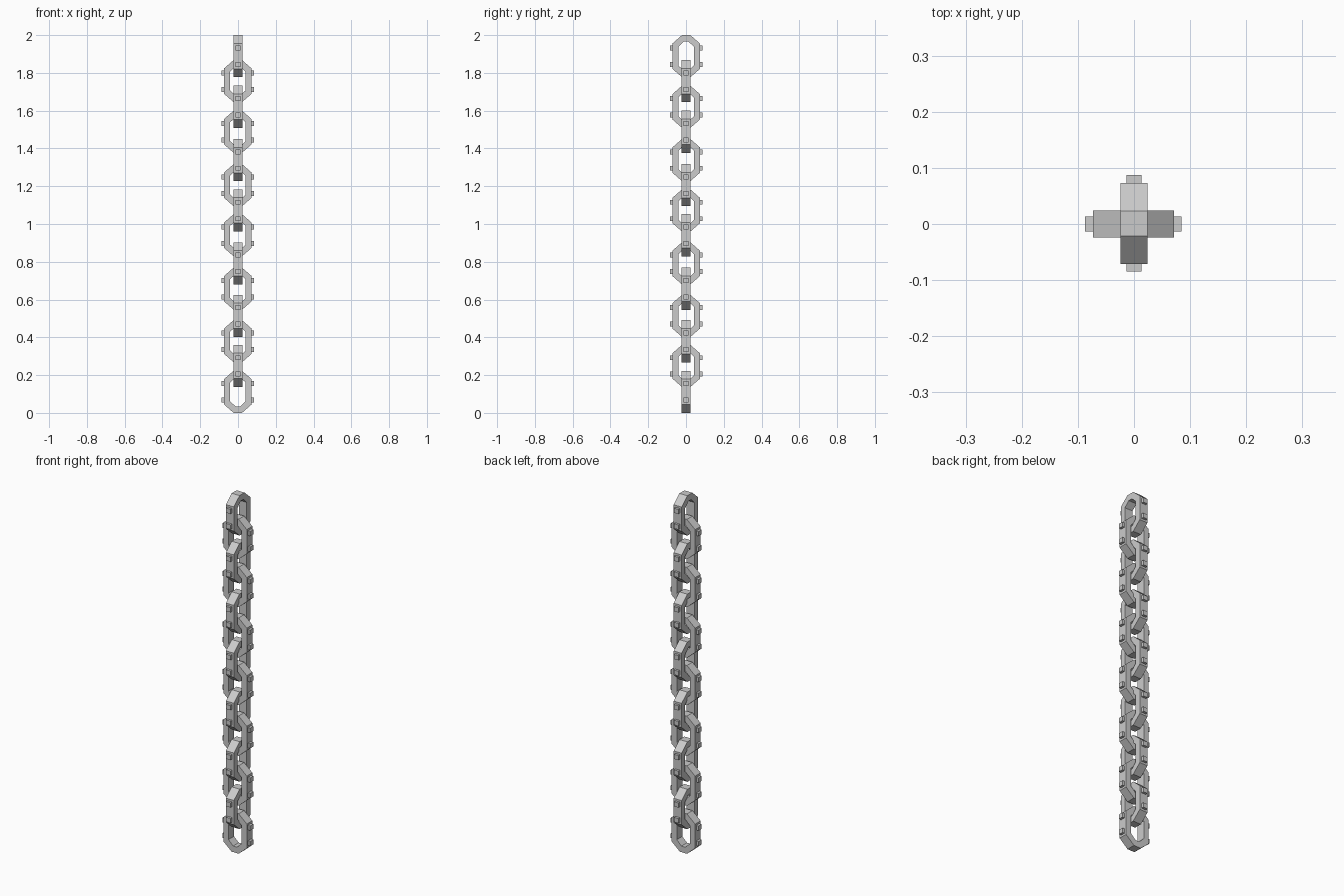
import bpy, bmesh
from math import pi
from mathutils import Matrix

if "Cube" in bpy.data.objects:
    bpy.data.objects.remove(bpy.data.objects["Cube"])

LENGTH = 0.223     # overall link height
HALF_T = 0.0245    # half the bar depth


def octagon(w, h, flat, slope):
    # closed elongated octagon, half width w, half height h
    right = [(flat, -h), (w, -h + slope), (w, h - slope), (flat, h)]
    return right + [(-x, z) for x, z in reversed(right)]


def link_mesh():
    bm = bmesh.new()
    outer = octagon(0.0725, LENGTH / 2, 0.022, 0.044)
    inner = octagon(0.041, LENGTH / 2 - 0.034, 0.012, 0.028)
    rings = [[bm.verts.new((x, y, z)) for x, z in prof]
             for prof, y in ((outer, -HALF_T), (outer, HALF_T),
                             (inner, HALF_T), (inner, -HALF_T))]
    for k in range(4):
        a, b = rings[k], rings[(k + 1) % 4]
        for i in range(8):
            j = (i + 1) % 8
            bm.faces.new((a[i], a[j], b[j], b[i]))
    # raised studs on the two long sides
    for sx in (-1, 1):
        for sz in (-1, 1):
            bmesh.ops.create_cube(
                bm, size=1,
                matrix=Matrix.Translation((sx * 0.0765, 0, sz * 0.0435))
                @ Matrix.Diagonal((0.019, 0.027, 0.026, 1)))
    bmesh.ops.recalc_face_normals(bm, faces=bm.faces)
    mesh = bpy.data.meshes.new("chain_link")
    bm.to_mesh(mesh)
    bm.free()
    return mesh


# slightly uneven hanging heights, alternating orientation
bottoms = [0, 0.137, 0.268, 0.402, 0.546, 0.68, 0.829, 0.96,
           1.094, 1.227, 1.377, 1.509, 1.645, 1.777]
mesh = link_mesh()
for i, z in enumerate(bottoms):
    link = bpy.data.objects.new(f"chain_link_{i + 1}", mesh)
    bpy.context.collection.objects.link(link)
    turned = i % 2
    link.location = (0 if turned else -0.001, 0.001 if turned else 0, z + LENGTH / 2)
    link.rotation_euler.z = -pi / 2 if turned else 0
